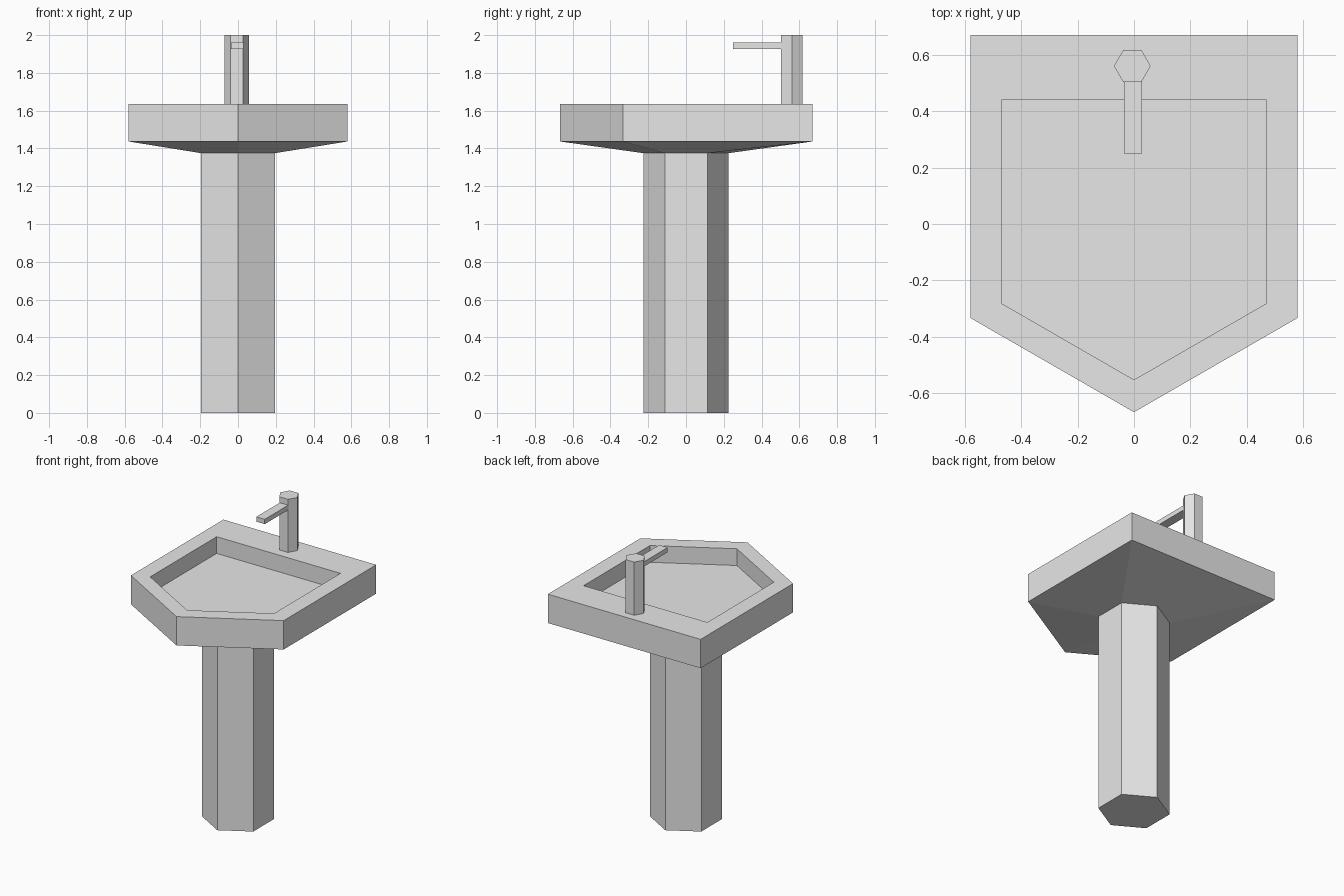
import bpy, bmesh, math

if "Cube" in bpy.data.objects:
    bpy.data.objects.remove(bpy.data.objects["Cube"])

ceramic = bpy.data.materials.new("light grey ceramic")
ceramic.diffuse_color = (0.8, 0.8, 0.8, 1)
ceramic.use_nodes = True
ceramic.node_tree.nodes["Principled BSDF"].inputs["Base Color"].default_value = ceramic.diffuse_color


def ring(points, z):
    return [(x, y, z) for x, y in points]


def hexagon(r, start, cx=0, cy=0):
    return [(cx + r * math.cos(math.radians(start + 60 * i)),
             cy + r * math.sin(math.radians(start + 60 * i))) for i in range(6)]


def shield(half_width, front, shoulder, back):
    # Hexagonal outline whose back half is squared off, starting at the front tip
    return [(0, front), (half_width, shoulder), (half_width, back),
            (0, back), (-half_width, back), (-half_width, shoulder)]


def loft(name, rings):
    # Closed solid through a stack of rings with equal point counts
    bm = bmesh.new()
    loops = [[bm.verts.new(p) for p in r] for r in rings]
    n = len(loops[0])
    for a, b in zip(loops, loops[1:]):
        for i in range(n):
            j = (i + 1) % n
            bm.faces.new((a[i], a[j], b[j], b[i]))
    bm.faces.new(loops[0][::-1])
    bm.faces.new(loops[-1])
    bmesh.ops.recalc_face_normals(bm, faces=bm.faces)
    mesh = bpy.data.meshes.new(name)
    bm.to_mesh(mesh)
    bm.free()
    mesh.materials.append(ceramic)
    obj = bpy.data.objects.new(name, mesh)
    bpy.context.collection.objects.link(obj)
    return obj


# Pedestal
leg = hexagon(0.225, -90)
loft("pedestal", [ring(leg, 0), ring(leg, 1.375)])

# Basin: tapered underside, outer wall, rim and recessed bowl
outer = shield(0.58, -0.667, -0.333, 0.67)
inner = shield(0.47, -0.552, -0.281, 0.44)
loft("basin", [ring(leg, 1.375), ring(outer, 1.437), ring(outer, 1.635),
               ring(inner, 1.635), ring(inner, 1.52)])

# Tap column
post = hexagon(0.065, 0, -0.006, 0.56)
loft("tap_column", [ring(post, 1.635), ring(post, 2.0)])

# Tap spout
spout = [(-0.036, 0.25), (0.028, 0.25), (0.028, 0.51), (-0.036, 0.51)]
loft("tap_spout", [ring(spout, 1.927), ring(spout, 1.96)])
